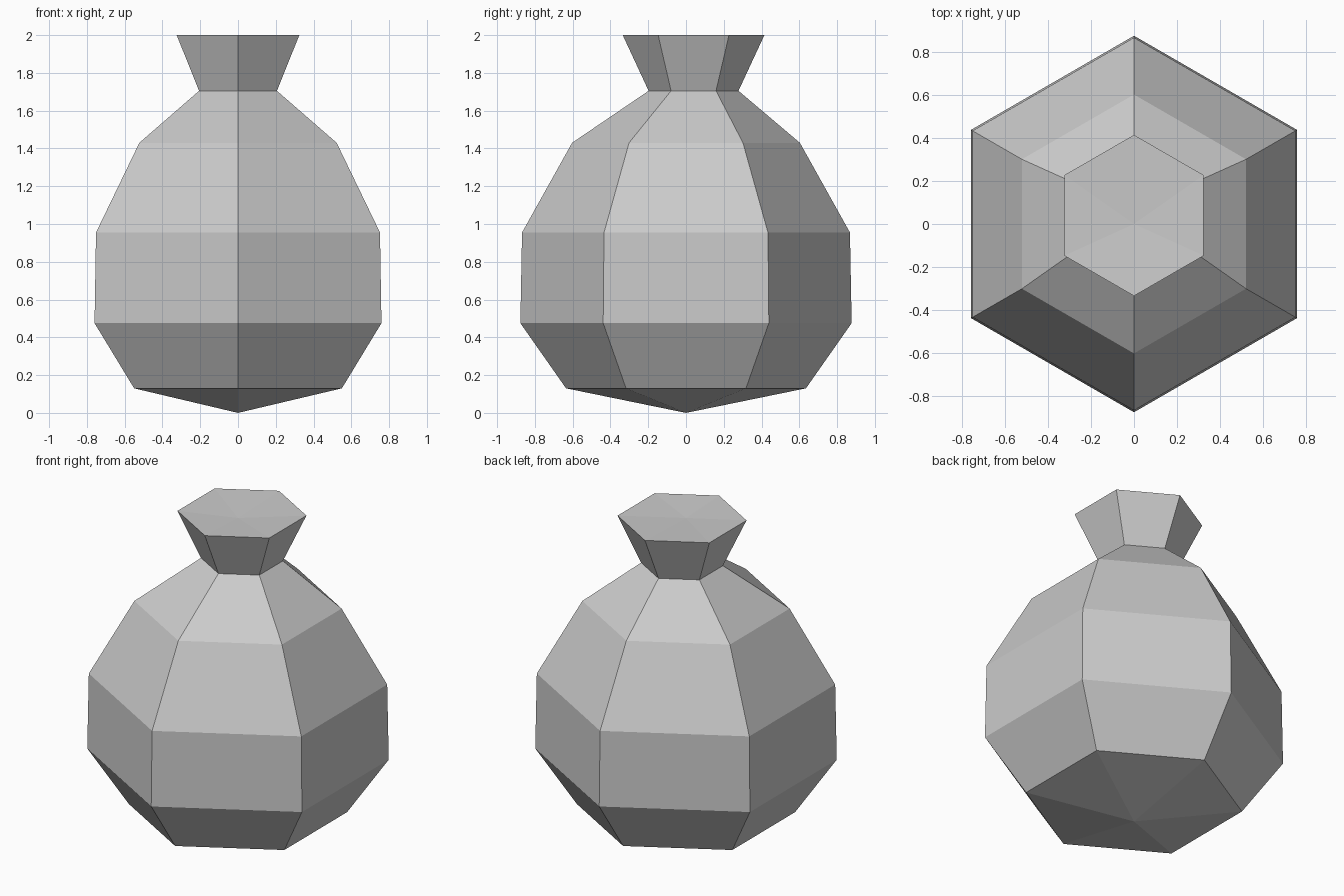
import bpy, bmesh, math

cube = bpy.data.objects.get("Cube")
if cube:
    bpy.data.objects.remove(cube, do_unlink=True)

SIDES = 6

# Plain grey cloth
cloth = bpy.data.materials.new("grey_cloth")
cloth.use_nodes = True
grey = (0.6, 0.6, 0.6, 1)
cloth.diffuse_color = grey
cloth.node_tree.nodes["Principled BSDF"].inputs["Base Color"].default_value = grey

# Sack profile: height, radius, y offset of each hexagonal ring
rings = [
    (0.13, 0.635, 0.0),    # base
    (0.475, 0.877, 0.0),   # belly
    (0.955, 0.868, 0.0),
    (1.43, 0.603, 0.0),    # shoulder
    (1.705, 0.238, 0.04),  # tied neck
    (2.0, 0.375, 0.04),    # flared mouth
]

bm = bmesh.new()


def add_ring(z, radius, offset):
    angles = [math.pi / 2 + math.tau * i / SIDES for i in range(SIDES)]
    return [bm.verts.new((radius * math.cos(a), radius * math.sin(a) + offset, z))
            for a in angles]


loops = [add_ring(*ring) for ring in rings]
bottom = bm.verts.new((0, 0, 0))
top = bm.verts.new((0, 0, 1.985))

for i in range(SIDES):
    j = (i + 1) % SIDES
    for low, high in zip(loops, loops[1:]):
        bm.faces.new((low[i], low[j], high[j], high[i]))
    # Pointed underside and slightly sunken mouth
    bm.faces.new((bottom, loops[0][j], loops[0][i]))
    bm.faces.new((top, loops[-1][i], loops[-1][j]))

bmesh.ops.recalc_face_normals(bm, faces=bm.faces)
mesh = bpy.data.meshes.new("sack")
bm.to_mesh(mesh)
bm.free()
mesh.materials.append(cloth)
sack = bpy.data.objects.new("sack", mesh)
bpy.context.collection.objects.link(sack)
